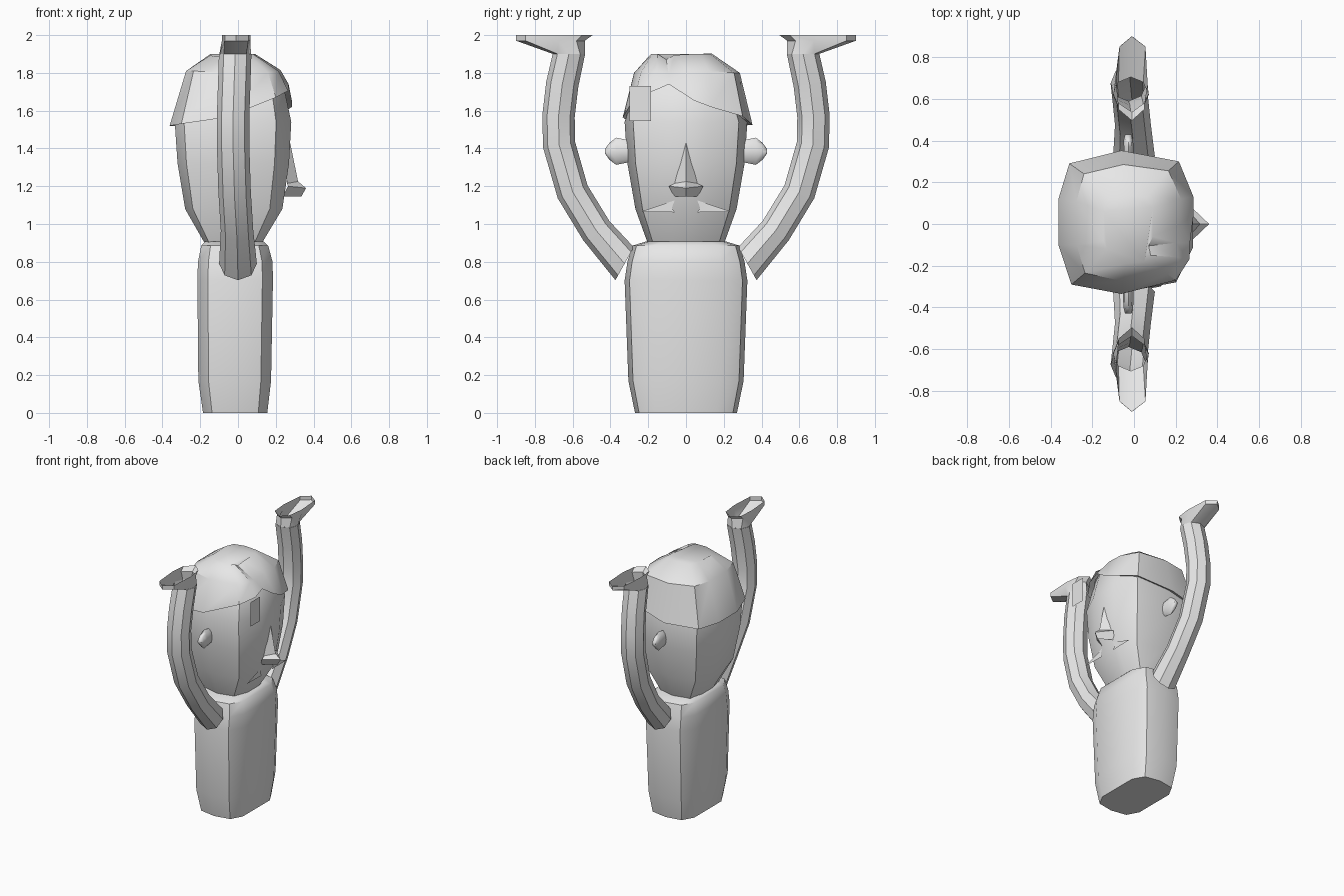
import bpy, bmesh, math
from mathutils import Vector

cube = bpy.data.objects.get("Cube")
if cube:
    bpy.data.objects.remove(cube, do_unlink=True)

grey = bpy.data.materials.new("plain grey")
grey.use_nodes = True
grey.diffuse_color = (0.8, 0.8, 0.8, 1)
grey.node_tree.nodes["Principled BSDF"].inputs["Base Color"].default_value = (0.8, 0.8, 0.8, 1)


def finish(name, bm, angle=35, recalc=True):
    if recalc:
        bmesh.ops.recalc_face_normals(bm, faces=bm.faces)
    me = bpy.data.meshes.new(name)
    bm.to_mesh(me)
    bm.free()
    me.materials.append(grey)
    ob = bpy.data.objects.new(name, me)
    bpy.context.collection.objects.link(ob)
    bpy.ops.object.select_all(action='DESELECT')
    ob.select_set(True)
    bpy.context.view_layer.objects.active = ob
    bpy.ops.object.shade_smooth_by_angle(angle=math.radians(angle))
    return ob


def loft(name, rings, cap_start=True, cap_end=True, angle=35):
    """Skin a list of equal-length point rings."""
    bm = bmesh.new()
    vs = [[bm.verts.new(p) for p in r] for r in rings]
    n = len(rings[0])
    for a, b in zip(vs, vs[1:]):
        for i in range(n):
            j = (i + 1) % n
            bm.faces.new((a[i], a[j], b[j], b[i]))
    if cap_start:
        bm.faces.new(vs[0][::-1])
    if cap_end:
        bm.faces.new(vs[-1])
    return finish(name, bm, angle)


def plate(name, pts):
    """Flat face looking along +x."""
    bm = bmesh.new()
    bm.faces.new([bm.verts.new(p) for p in pts])
    bm.normal_update()
    if bm.faces[:][0].normal.x < 0:
        bmesh.ops.reverse_faces(bm, faces=bm.faces[:])
    return finish(name, bm, recalc=False)


def section(template, z, x0, x1, hy):
    cx, hx = (x0 + x1) / 2, (x1 - x0) / 2
    return [(cx + u * hx, v * hy, z) for u, v in template]


# Body: rounded block, tapered at the base and shoulders
BODY = [(1, -.6), (1, .6), (.72, .92), (0, 1), (-.72, .92),
        (-1, .6), (-1, -.6), (-.72, -.92), (0, -1), (.72, -.92)]
loft("body", [section(BODY, *r) for r in (
    (0, -.185, .155, .27), (.17, -.21, .175, .305), (.70, -.215, .185, .325),
    (.80, -.212, .183, .31), (.885, -.195, .16, .285), (.908, -.175, .135, .21))])

# Head: rounded, narrowing to the neck
HEAD = [(1, -.35), (1, .35), (.74, .86), (-.05, 1), (-.84, .85),
        (-1, .35), (-1, -.35), (-.84, -.85), (-.05, -1), (.74, -.86)]
loft("head", [section(HEAD, *r) for r in (
    (.86, -.16, .11, .185), (.905, -.18, .13, .205), (1.08, -.28, .235, .268),
    (1.32, -.32, .27, .31), (1.54, -.335, .282, .325),
    (1.76, -.255, .235, .255), (1.80, -.22, .19, .22))])

# Hair: cap with a parting at the front (second point) and a lower hem at the back
hem = [(.265, -.17, 1.705), (.268, -.09, 1.74), (.285, .04, 1.655), (.285, .13, 1.62),
       (.215, .30, 1.57), (-.06, .352, 1.525), (-.31, .29, 1.52), (-.362, .12, 1.52),
       (-.362, -.1, 1.52), (-.30, -.29, 1.53), (-.06, -.335, 1.565), (.20, -.27, 1.67)]
crown = [(.215, -.16, 1.81), (.20, -.09, 1.79), (.225, .0, 1.815), (.225, .12, 1.81),
         (.165, .255, 1.80), (-.05, .285, 1.80), (-.24, .24, 1.81), (-.275, .11, 1.81),
         (-.275, -.1, 1.81), (-.235, -.235, 1.81), (-.05, -.275, 1.80), (.16, -.24, 1.80)]
top = [(.08, -.15, 1.90), (.07, -.105, 1.87), (.09, -.06, 1.895), (.09, .08, 1.90),
       (.06, .13, 1.90), (-.03, .135, 1.903), (-.12, .12, 1.90), (-.145, .06, 1.90),
       (-.145, -.08, 1.895), (-.13, -.12, 1.885), (-.04, -.19, 1.895), (.05, -.18, 1.90)]
inner = [(x * .87, y * .87, z + .02) for x, y, z in hem]
loft("hair", [inner, hem, crown, top], cap_start=False, angle=40)

# Nose: slim bridge widening to a pointed tip
bm = bmesh.new()
apex = bm.verts.new((.272, 0, 1.45))
tip, under = bm.verts.new((.36, 0, 1.19)), bm.verts.new((.335, 0, 1.145))
ridge = bm.verts.new((.318, 0, 1.225))
for s in (-1, 1):
    side, wing, base = [bm.verts.new(p) for p in (
        (.26, s * .06, 1.215), (.265, s * .09, 1.20), (.235, s * .065, 1.145))]
    for f in ((apex, side, ridge), (ridge, side, wing, tip), (tip, wing, base, under)):
        bm.faces.new(f)
finish("nose", bm)

# Flat forehead lock
plate("forehead_plate", [(.315, -.30, 1.545), (.315, -.185, 1.545),
                         (.315, -.185, 1.73), (.315, -.30, 1.73)])


def tube_ring(c, d, r):
    """Octagonal ring around c, square to direction d in the yz plane."""
    d = Vector(d).normalized()
    across = Vector((0, d.z, -d.y))
    return [Vector(c) + r * (math.cos(t) * across + math.sin(t) * Vector((1, 0, 0)))
            for t in (k * math.pi / 4 for k in range(8))]


ARM = [(.0, .325, .79), (-.005, .475, .965), (-.018, .60, 1.17), (-.026, .672, 1.42),
       (-.026, .675, 1.57), (-.02, .655, 1.74), (-.015, .62, 1.90)]

for side, s in (("left", 1), ("right", -1)):
    flip = lambda pts: [(p[0], s * p[1], p[2]) for p in pts]

    # Arm: raised curved tube, open at the wrist
    rings = []
    for i, c in enumerate(ARM):
        a, b = Vector(ARM[max(i - 1, 0)]), Vector(ARM[min(i + 1, len(ARM) - 1)])
        d = (b - a) if i < len(ARM) - 1 else (0, 0, 1)
        if i == 0:
            d = (0, .9, .5)
        rings.append(flip(tube_ring(c, d, .1 if i == 0 else .086)))
    loft(side + "_arm", rings, cap_end=False)

    # Hand: open scoop stretched outwards
    wrist = tube_ring(ARM[-1], (0, 0, 1), .084)
    rim = [(-.01, .90, 2), (.055, .85, 2), (.065, .67, 2), (.05, .55, 2),
           (-.01, .495, 2), (-.075, .55, 2), (-.085, .67, 2), (-.07, .85, 2)]
    lip = [(x, .70 + (y - .70) * (.995 if y > .7 else .8), 1.97) for x, y, z in rim]
    loft(side + "_hand", [flip(wrist), flip(lip), flip(rim)], False, False)

    # Ear: flattened stub tapering outwards
    loft(side + "_ear", [
        [(-.027 + rx * math.cos(t), s * y, 1.385 + rz * math.sin(t))
         for t in (k * math.pi / 4 for k in range(8))]
        for y, rx, rz in ((.27, .02, .05), (.31, .025, .06), (.37, .025, .072),
                          (.405, .022, .045), (.428, .016, .014))], angle=50)

    # Moustache half: thin flat triangle
    plate(side + "_moustache", [(.243, s * .24, 1.065), (.243, s * .06, 1.125),
                                (.243, s * .075, 1.085), (.243, s * .06, 1.062)])
